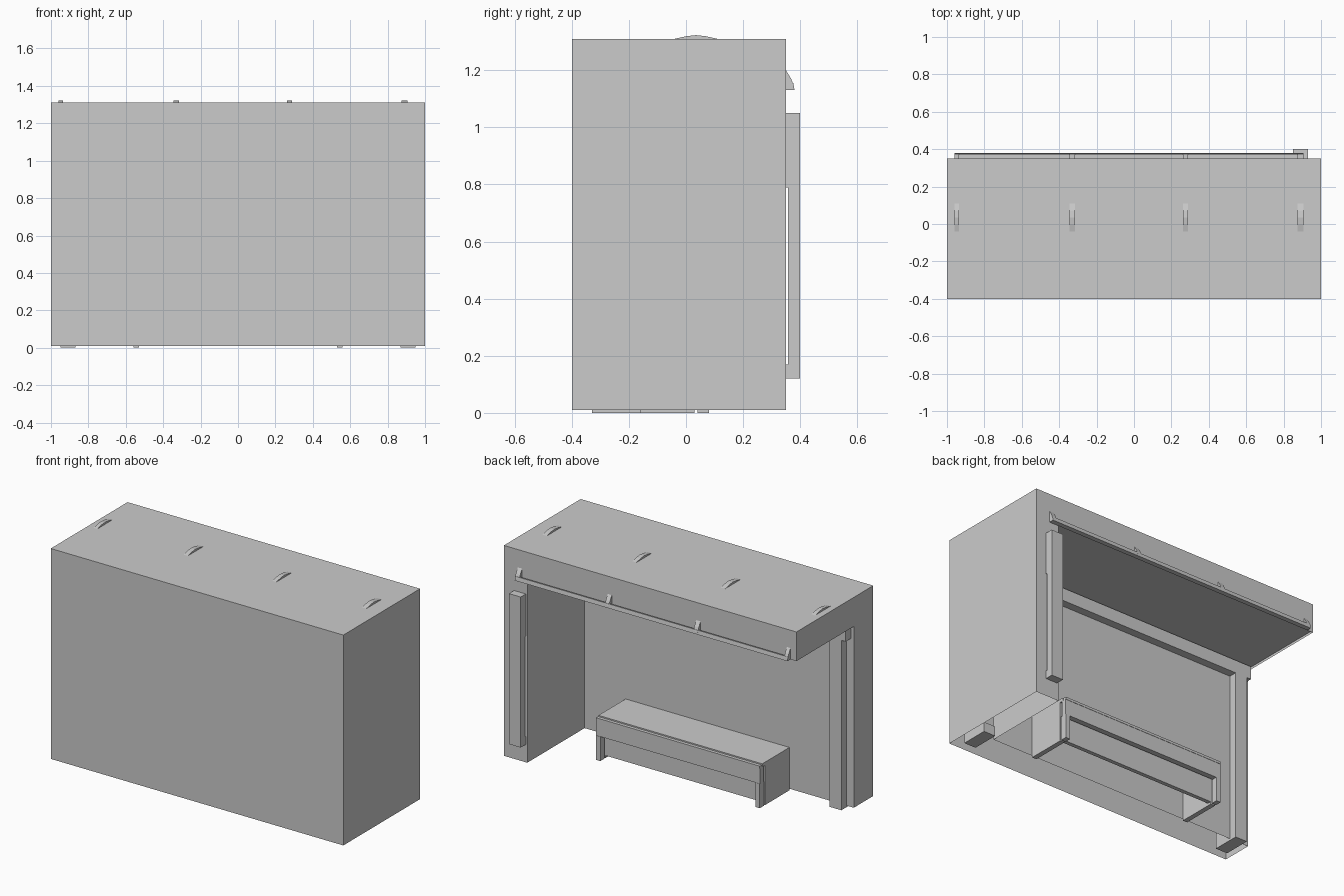
import bpy, bmesh

if "Cube" in bpy.data.objects:
    bpy.data.objects.remove(bpy.data.objects["Cube"])


def finish(name, bm):
    bmesh.ops.recalc_face_normals(bm, faces=bm.faces)
    me = bpy.data.meshes.new(name)
    bm.to_mesh(me)
    bm.free()
    ob = bpy.data.objects.new(name, me)
    bpy.context.collection.objects.link(ob)
    return ob


def box(name, x, y, z):
    """Box from (min, max) ranges on each axis."""
    bm = bmesh.new()
    bmesh.ops.create_cube(bm, size=1)
    for v in bm.verts:
        v.co = [r[0] + (c + 0.5) * (r[1] - r[0]) for c, r in zip(v.co, (x, y, z))]
    return finish(name, bm)


def prism(name, yz, x0, x1):
    """Extrude a y-z profile along x."""
    bm = bmesh.new()
    f = bm.faces.new([bm.verts.new((x0, y, z)) for y, z in yz])
    g = bmesh.ops.extrude_face_region(bm, geom=[f])["geom"]
    bmesh.ops.translate(bm, verts=[v for v in g if isinstance(v, bmesh.types.BMVert)],
                        vec=(x1 - x0, 0, 0))
    return finish(name, bm)


FRONT, BACK, INNER_Y, INNER_X = -0.4, 0.35, -0.21, 0.84
BASE, CEIL, TOP = 0.01, 1.13, 1.31

# Shelter shell: hollow L-shaped wall, open underneath, with a thick roof
bm = bmesh.new()


def band(pts, z0, z1):
    n = len(pts)
    lo = [bm.verts.new((*p, z0)) for p in pts]
    hi = [bm.verts.new((*p, z1)) for p in pts]
    for i in range(n):
        j = (i + 1) % n
        bm.faces.new((lo[i], lo[j], hi[j], hi[i]))
    return hi


wall = [(-1, FRONT), (1, FRONT), (1, BACK), (INNER_X, BACK), (INNER_X, INNER_Y), (-1, INNER_Y)]
roof = [(-1, FRONT), (1, FRONT), (1, BACK), (INNER_X, BACK), (-1, BACK), (-1, INNER_Y)]
band(wall, BASE, CEIL)
bm.faces.new(band(roof, CEIL, TOP))
ceiling = bm.faces.new([bm.verts.new((x, y, CEIL)) for x, y in
                        ((-1, INNER_Y), (-1, BACK), (INNER_X, BACK), (INNER_X, INNER_Y))])
ceiling.normal_update()
bmesh.ops.inset_region(bm, faces=[ceiling], thickness=0.03)
inner = bmesh.ops.inset_region(bm, faces=[ceiling], thickness=0.0005)
for v in ceiling.verts:
    v.co.z += 0.015
bmesh.ops.remove_doubles(bm, verts=bm.verts, dist=0.0001)
finish("shelter_shell", bm)

# Posts set into the front wall, ending in small feet
for side, s in (("left", -1), ("right", 1)):
    xs = sorted((s * 0.87, s * 0.95))
    if s < 0:
        box("left_post", xs, (-0.33, -0.16), (0, 1.05))
    else:
        box("right_foot", xs, (-0.33, -0.22), (0, 0.06))
        box("right_foot_end", xs, (-0.22, -0.16), (0, 0.06))

# Beam under the ceiling along the front wall
box("ceiling_beam", (-0.98, INNER_X), (INNER_Y, -0.16), (1.05, CEIL))

# Back post on the end of the right wall, relieved in the middle
prism("back_post", [(0.35, 0.12), (0.4, 0.12), (0.4, 1.05), (0.35, 1.05),
                    (0.35, 0.79), (0.357, 0.79), (0.357, 0.17), (0.35, 0.17)], 0.85, 0.93)

# Gutter rail with lip, carried by brackets, and matching roof fins
prism("gutter_rail", [(0.35, 1.13), (0.38, 1.13), (0.376, 1.155), (0.368, 1.155),
                      (0.368, 1.138), (0.35, 1.138)], -0.96, 0.905)
for i, (x0, x1) in enumerate(((-0.96, -0.935), (-0.345, -0.315), (0.262, 0.29), (0.875, 0.905))):
    prism(f"gutter_bracket_{i}", [(0.35, 1.13), (0.38, 1.13), (0.378, 1.145),
                                  (0.368, 1.17), (0.35, 1.2)], x0, x1)
    prism(f"roof_fin_{i}", [(-0.04, 1.31), (0.11, 1.31), (0.07, 1.319),
                            (0.035, 1.323), (0.0, 1.319)], x0, x1)

# Bench: seat, front strip, end panels, apron, legs and recessed panel
box("bench_seat", (-0.56, 0.56), (INNER_Y, 0.055), (0.245, 0.265))
box("bench_seat_front_strip", (-0.56, 0.56), (0.06, 0.08), (0.245, 0.26))
box("bench_apron", (-0.56, 0.56), (0.045, 0.078), (0.15, 0.247))
box("bench_front_panel", (-0.53, 0.53), (0.005, 0.03), (0.015, 0.245))
for side, s in (("left", -1), ("right", 1)):
    box(f"bench_{side}_end_panel", sorted((s * 0.53, s * 0.56)), (INNER_Y, 0.03), (0, 0.245))
    box(f"bench_{side}_front_leg", sorted((s * 0.53, s * 0.56)), (0.04, 0.08), (0, 0.15))
